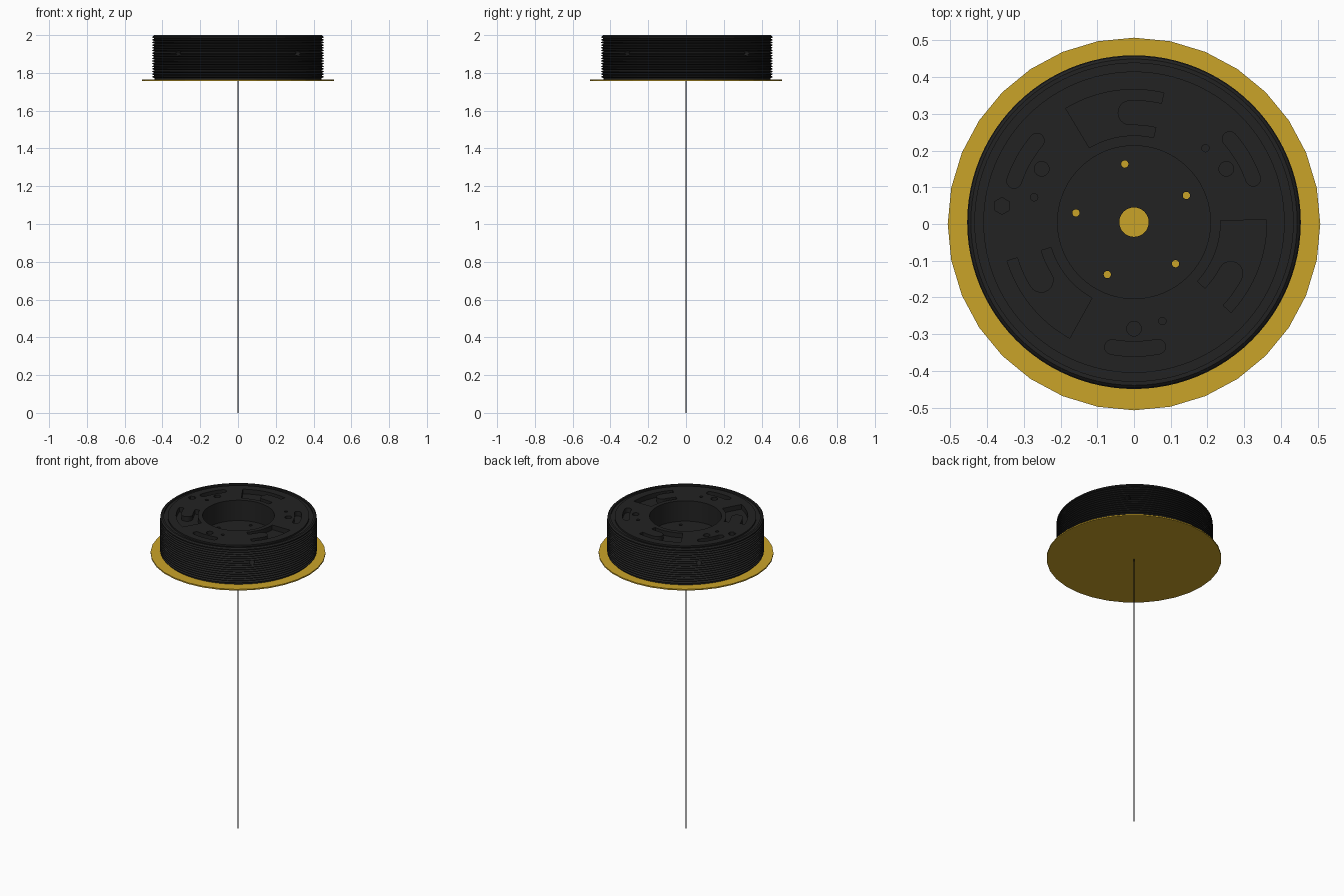
import bpy, bmesh
from math import sin, cos, pi, radians
from mathutils import Matrix, Vector

if "Cube" in bpy.data.objects:
    bpy.data.objects.remove(bpy.data.objects["Cube"], do_unlink=True)

TOP, BASE, FLOOR = 2.0, 1.765, 1.87
CENTRE_Y = 0.005


def material(name, rgb):
    mat = bpy.data.materials.new(name)
    mat.use_nodes = True
    mat.diffuse_color = (*rgb, 1)
    mat.node_tree.nodes["Principled BSDF"].inputs["Base Color"].default_value = (*rgb, 1)
    return mat


def make_object(name, bm, mat=None):
    bmesh.ops.recalc_face_normals(bm, faces=bm.faces)
    mesh = bpy.data.meshes.new(name)
    bm.to_mesh(mesh)
    bm.free()
    obj = bpy.data.objects.new(name, mesh)
    bpy.context.collection.objects.link(obj)
    if mat:
        mesh.materials.append(mat)
    return obj


def rod(name, radius, length, sides, matrix, mat=None):
    bm = bmesh.new()
    bmesh.ops.create_cone(bm, cap_ends=True, segments=sides, radius1=radius,
                          radius2=radius, depth=length, matrix=matrix)
    return make_object(name, bm, mat)


def polar(r, degrees):
    a = radians(degrees)
    return Vector((r * cos(a), r * sin(a) + CENTRE_Y, 0))


def arc(r, start, end, steps=16):
    return [polar(r, start + (end - start) * i / steps) for i in range(steps + 1)]


def cap(r, at, radius, start, sweep, steps=10):
    # rounded end of a slot, centred at a polar position
    middle = polar(r, at)
    turns = [radians(start + sweep * i / steps) for i in range(1, steps)]
    return [middle + Vector((radius * cos(t), radius * sin(t), 0)) for t in turns]


def prism(outline, bottom, top):
    bm = bmesh.new()
    face = bm.faces.new([bm.verts.new((p.x, p.y, bottom)) for p in outline])
    moved = bmesh.ops.extrude_face_region(bm, geom=[face])["geom"]
    bmesh.ops.translate(bm, vec=(0, 0, top - bottom),
                        verts=[v for v in moved if isinstance(v, bmesh.types.BMVert)])
    return make_object("cutter", bm)


def pit(r, at, radius, bottom, sides=24):
    middle = polar(r, at)
    top = TOP + 0.1
    place = Matrix.Translation((middle.x, middle.y, (bottom + top) / 2))
    return rod("cutter", radius, top - bottom, sides, place)


black = material("matte black", (0.016, 0.016, 0.016))
gold = material("gold", (0.59, 0.37, 0.022))
stem_black = material("stem black", (0.01, 0.01, 0.012))

# Flange and stem
rod("flange_disc", 0.507, 0.008, 32, Matrix.Translation((0, 0, 1.761)), gold)
rod("stem", 0.002, 1.758, 8, Matrix.Translation((0, 0, 0.879)), stem_black)

# Turned body with a threaded side, a rim groove and a deep centre recess
profile = [(0, BASE), (0.442, BASE)]
threads = 15
pitch = (1.982 - 1.772) / threads
for i in range(threads):
    z = 1.772 + i * pitch
    profile += [(0.442, z), (0.454, z + pitch * 0.4), (0.454, z + pitch * 0.6)]
profile += [(0.442, 1.982), (0.452, 1.986), (0.452, 1.993), (0.444, TOP),
            (0.433, TOP), (0.433, 1.99), (0.41, 1.99), (0.41, TOP),
            (0.208, TOP), (0.208, FLOOR), (0, FLOOR)]
bm = bmesh.new()
points = [bm.verts.new((r, 0, z)) for r, z in profile]
edges = [bm.edges.new(pair) for pair in zip(points, points[1:])]
bmesh.ops.spin(bm, geom=points + edges, axis=(0, 0, 1), cent=(0, 0, 0),
               angle=2 * pi, steps=96, use_merge=True)
bmesh.ops.remove_doubles(bm, verts=bm.verts, dist=0.0001)
bmesh.ops.translate(bm, vec=(0, CENTRE_Y, 0), verts=bm.verts)
body = make_object("threaded_body", bm, black)

# Floor holes
cutters = [pit(0, 0, 0.04, BASE - 0.1, 32)]
cutters += [pit(0.16, 27 + 72 * i, 0.01, BASE - 0.1, 16) for i in range(5)]

# Pockets in the top face, repeated three times
LOW, HIGH = TOP - 0.03, TOP + 0.05
for turn in (0, 120, 240):
    # hooked pocket: a ring sector around a round-ended tongue
    hook = arc(0.361, 77 + turn, 121 + turn) + arc(0.236, 121 + turn, 77 + turn)
    hook += arc(0.264, 77 + turn, 92 + turn, 8)
    hook += cap(0.298, 92 + turn, 0.034, 272 + turn, -180)
    hook += arc(0.332, 92 + turn, 77 + turn, 8)
    cutters.append(prism(hook, LOW, HIGH))
    # curved slot
    first, last = 20 + turn, 41 + turn
    slot = arc(0.365, first, last) + cap(0.345, last, 0.02, last, 180)
    slot += arc(0.325, last, first) + cap(0.345, first, 0.02, first + 180, 180)
    cutters.append(prism(slot, LOW, HIGH))
    # round pits
    cutters.append(pit(0.29, 30 + turn, 0.02, LOW))
    cutters.append(pit(0.28, 46 + turn, 0.01, LOW, 16))
cutters.append(pit(0.362, 173, 0.023, LOW, 6))

# Screw holes through the threaded side
for at in (45, 135, 225, 315):
    middle = polar(0.44, at)
    middle.z = 1.905
    aim = Vector((cos(radians(at)), sin(radians(at)), 0)).to_track_quat('Z', 'Y')
    place = Matrix.Translation(middle) @ aim.to_matrix().to_4x4()
    cutters.append(rod("cutter", 0.016, 0.12, 16, place))

# Cut everything and keep only the finished body
for cutter in cutters:
    cutter.hide_render = True
    cut = body.modifiers.new("cut", 'BOOLEAN')
    cut.operation = 'DIFFERENCE'
    cut.solver = 'EXACT'
    cut.object = cutter
graph = bpy.context.evaluated_depsgraph_get()
finished = bpy.data.meshes.new_from_object(body.evaluated_get(graph))
body.modifiers.clear()
body.data = finished
for cutter in cutters:
    bpy.data.objects.remove(cutter, do_unlink=True)
body.data.materials.clear()
body.data.materials.append(black)
for face in body.data.polygons:
    face.material_index = 0

bpy.ops.object.select_all(action='DESELECT')
body.select_set(True)
bpy.context.view_layer.objects.active = body
bpy.ops.object.shade_smooth_by_angle(angle=radians(30))
